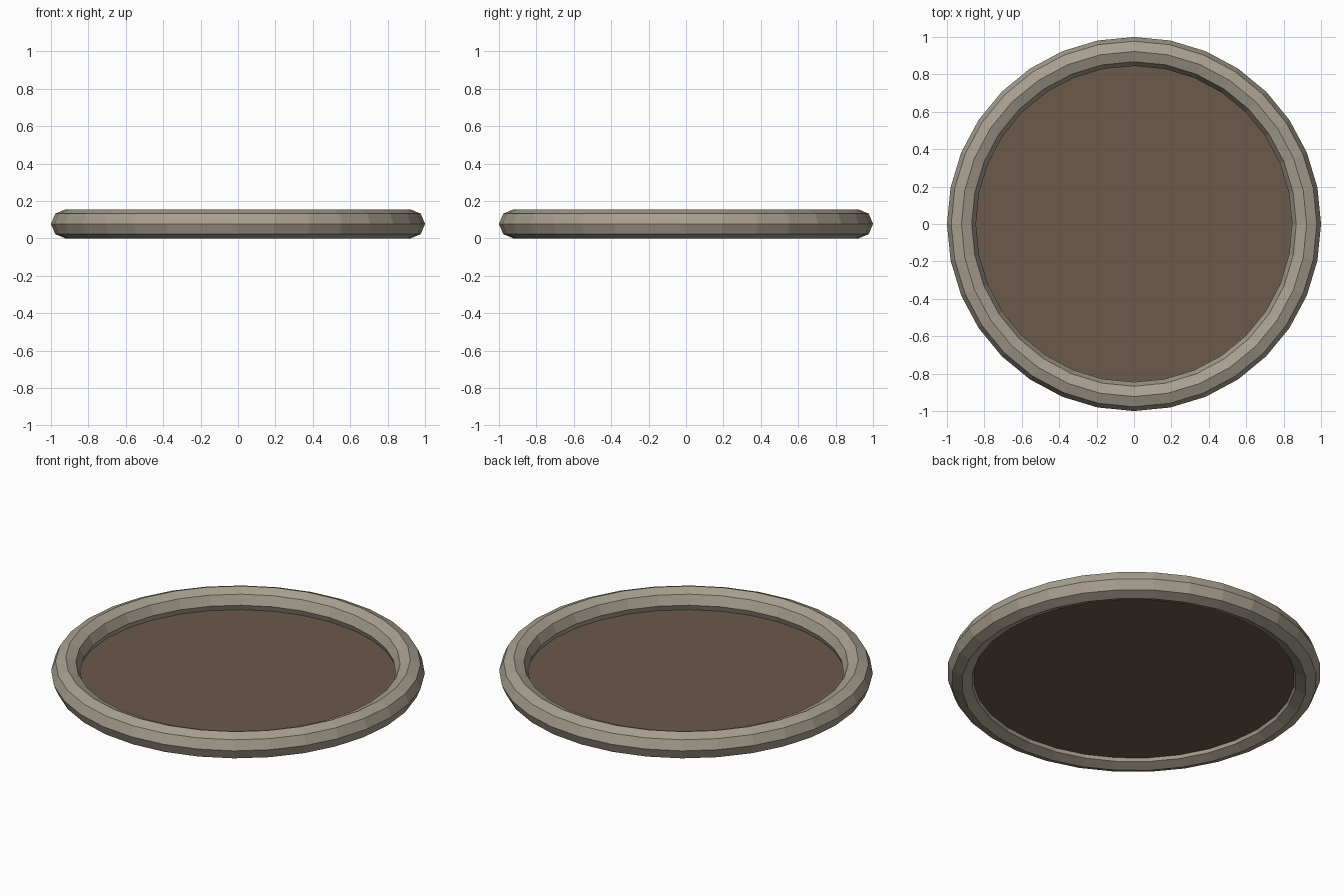
import bpy

if "Cube" in bpy.data.objects:
    bpy.data.objects.remove(bpy.data.objects["Cube"])

SEGMENTS = 32
TUBE = 0.0775


def colour(obj, name, rgb):
    mat = bpy.data.materials.new(name)
    mat.diffuse_color = (*rgb, 1)
    mat.use_nodes = True
    mat.node_tree.nodes["Principled BSDF"].inputs["Base Color"].default_value = mat.diffuse_color
    obj.data.materials.append(mat)


# Octagonal-section rim resting on the ground
bpy.ops.mesh.primitive_torus_add(
    major_segments=SEGMENTS, minor_segments=8,
    major_radius=1 - TUBE, minor_radius=TUBE, location=(0, 0, TUBE))
rim = bpy.context.object
rim.name = "rim"
colour(rim, "stone", (0.39, 0.35, 0.28))

# Thin floor panel, its edge buried inside the rim
bpy.ops.mesh.primitive_cylinder_add(
    vertices=SEGMENTS, radius=0.88, depth=0.004, location=(0, 0, 0.043))
panel = bpy.context.object
panel.name = "floor_panel"
colour(panel, "brown", (0.15, 0.10, 0.07))

for obj in (rim, panel):
    for face in obj.data.polygons:
        face.use_smooth = False
